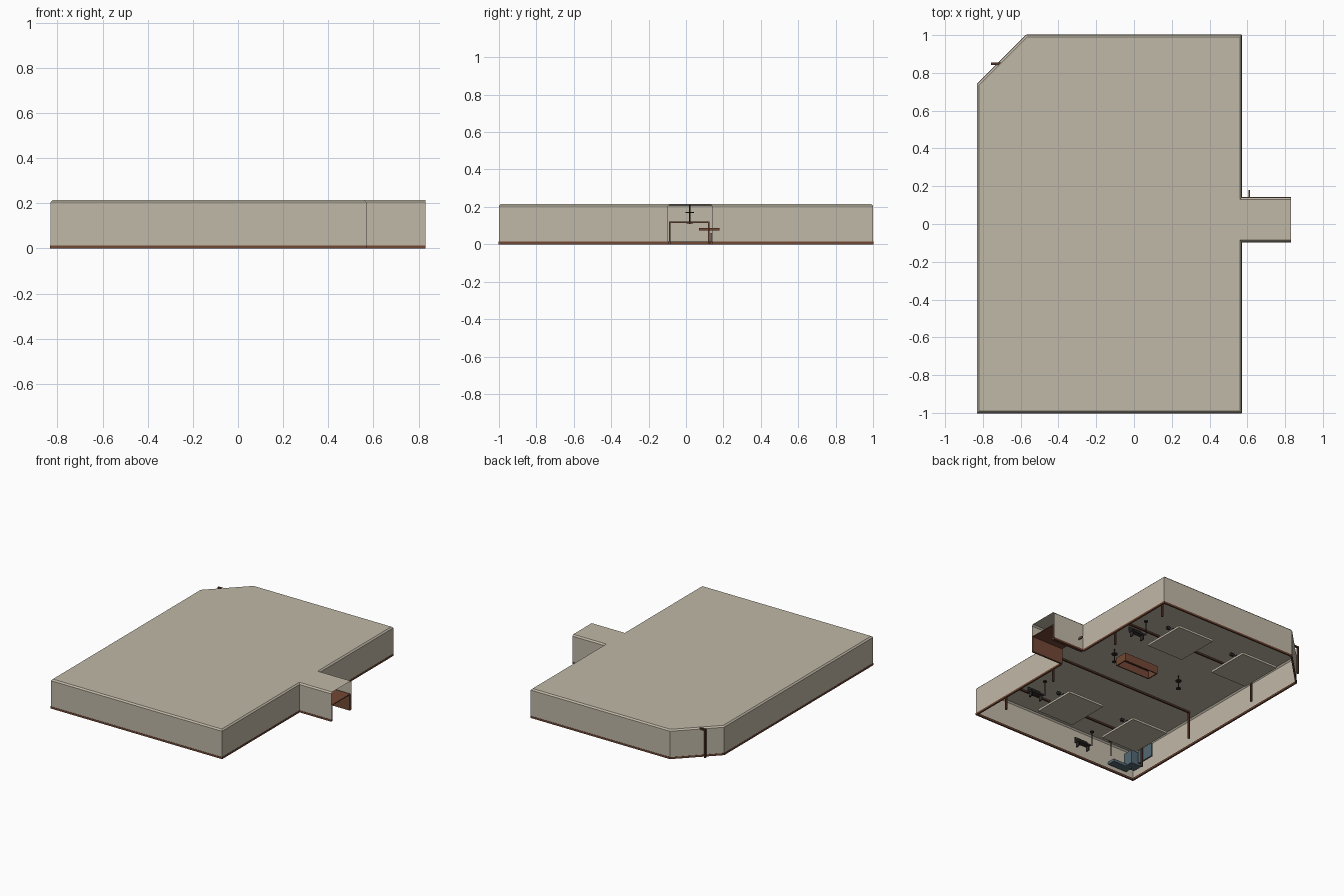
import bpy, bmesh, math
from mathutils import Vector

cube = bpy.data.objects.get("Cube")
if cube:
    bpy.data.objects.remove(cube, do_unlink=True)


def material(name, rgb):
    m = bpy.data.materials.new(name)
    m.use_nodes = True
    m.diffuse_color = (*rgb, 1)
    m.node_tree.nodes["Principled BSDF"].inputs["Base Color"].default_value = (*rgb, 1)
    return m


beige = material("warm_plaster", (0.53, 0.48, 0.39))
brown = material("brown_wood", (0.17, 0.065, 0.035))
dark_wood = material("dark_wood", (0.09, 0.035, 0.02))
slate = material("slate_blue", (0.09, 0.14, 0.17))
iron = material("dark_iron", (0.03, 0.027, 0.025))


def finish(name, bm, mat):
    mesh = bpy.data.meshes.new(name)
    bm.to_mesh(mesh)
    bm.free()
    mesh.materials.append(mat)
    ob = bpy.data.objects.new(name, mesh)
    bpy.context.collection.objects.link(ob)
    return ob


def box(name, center, size, mat, turn=0):
    bm = bmesh.new()
    bmesh.ops.create_cube(bm, size=1)
    for v in bm.verts:
        v.co = Vector([c * s for c, s in zip(v.co, size)])
    ob = finish(name, bm, mat)
    ob.location = center
    ob.rotation_euler.z = turn
    return ob


def disc(name, center, radius, depth, mat):
    bm = bmesh.new()
    bmesh.ops.create_cone(bm, cap_ends=True, segments=12, radius1=radius,
                          radius2=radius, depth=depth)
    ob = finish(name, bm, mat)
    ob.location = center
    return ob


# Room footprint, counter-clockwise; the edge starting at OPEN is the open doorway end
plan = [Vector(p) for p in [(-.83, -1), (.57, -1), (.57, -.095), (.83, -.095), (.83, .14),
                            (.57, .14), (.57, 1), (-.57, 1), (-.83, .74)]]
OPEN = 3
TOP = 0.215
EDGE = 0.01
count = len(plan)


def inward(i):
    d = (plan[(i + 1) % count] - plan[i]).normalized()
    return Vector((-d.y, d.x))


def inset_corner(i):
    # meeting point of the two neighbouring edges after moving them inward
    a, b = inward(i - 1), inward(i)
    ca = a.dot(plan[i]) + (0 if (i - 1) % count == OPEN else EDGE)
    cb = b.dot(plan[i]) + (0 if i == OPEN else EDGE)
    det = a.x * b.y - a.y * b.x
    return Vector(((ca * b.y - cb * a.y) / det, (a.x * cb - b.x * ca) / det))


# Walls and roof, with a narrow sloped rim and no floor
bm = bmesh.new()
low = [bm.verts.new((p.x, p.y, 0)) for p in plan]
mid = [bm.verts.new((p.x, p.y, TOP - EDGE)) for p in plan]
high = []
for i in range(count):
    q = inset_corner(i)
    high.append(bm.verts.new((q.x, q.y, TOP)))
for i in range(count):
    j = (i + 1) % count
    if i != OPEN:
        bm.faces.new((low[i], low[j], mid[j], mid[i]))
        bm.faces.new((mid[i], mid[j], high[j], high[i]))
bm.faces.new(high)
finish("room_shell", bm, beige)

# Baseboard on every wall
for i in range(count):
    if i == OPEN:
        continue
    a, b = plan[i], plan[(i + 1) % count]
    c = (a + b) / 2 + inward(i) * 0.004
    d = b - a
    box("baseboard", (c.x, c.y, 0.007), (d.length, 0.012, 0.014), brown,
        math.atan2(d.y, d.x))

# Timber frames: a ceiling beam with a post at each end
for y in (-.81, -.31, .35, .848):
    box("ceiling_beam", (-.145, y, .206), (1.22, .012, .012), dark_wood)
    for x in (.46, -.75):
        box("frame_post", (x, y, .106), (.012, .012, .212), dark_wood)

# Doorway lining inside the entrance passage
for y in (-.087, .122):
    box("doorway_side", (.70, y, .06), (.26, .008, .12), brown)
box("doorway_top", (.70, .0175, .118), (.26, .217, .006), brown)

# Small shelf that passes through the entrance wall
box("entrance_shelf", (.61, .125, .08), (.006, .11, .014), brown)

# Four floor platforms, each with a row of hanging lamps
for x in (.127, -.44):
    for y in (.645, -.52):
        box("floor_platform", (x, y, .008), (.30, .33, .016), beige)
        for k in range(7):
            box("row_lamp", (x - .30 + k * .047, y - .15, .195), (.026, .018, .018), iron)

# Central pendant lamps
for x in (.19, -.38):
    disc("pendant_rod", (x, .02, .16), .003, .10, iron)
    disc("pendant_disc", (x, .02, .17), .022, .006, iron)
    disc("pendant_foot", (x, .02, .11), .018, .004, iron)

# Open counter: four sides and a top
cx, cy = .125, .18
for s in (-1, 1):
    box("counter_long_side", (cx, cy + s * .045, .03), (.28, .008, .06), brown)
    box("counter_end", (cx + s * .14, cy, .03), (.008, .098, .06), brown)
box("counter_top", (cx, cy, .058), (.28, .09, .006), dark_wood)

# Benches with a stand lamp beside each
for x, y in ((.347, .444), (.347, -.63), (-.34, -.95)):
    box("bench_seat", (x, y, .09), (.11, .04, .012), iron)
    box("bench_back", (x, y - .018, .11), (.11, .006, .04), iron)
    for s in (-1, 1):
        box("bench_leg", (x + s * .045, y, .07), (.008, .03, .04), iron)
    disc("stand_rod", (x - .04, y + .05, .12), .003, .11, iron)
    disc("stand_shade", (x - .04, y + .05, .175), .014, .008, iron)
disc("corner_stand_rod", (-.55, -.90, .11), .003, .12, iron)
disc("corner_stand_shade", (-.55, -.90, .17), .016, .008, iron)

# Corner desk and cabinets
box("corner_desk", (-.68, -.96, .05), (.16, .06, .02), slate)
box("corner_cabinet", (-.76, -.92, .10), (.09, .08, .10), slate)
box("corner_panel", (-.765, -.79, .10), (.012, .14, .10), slate)
